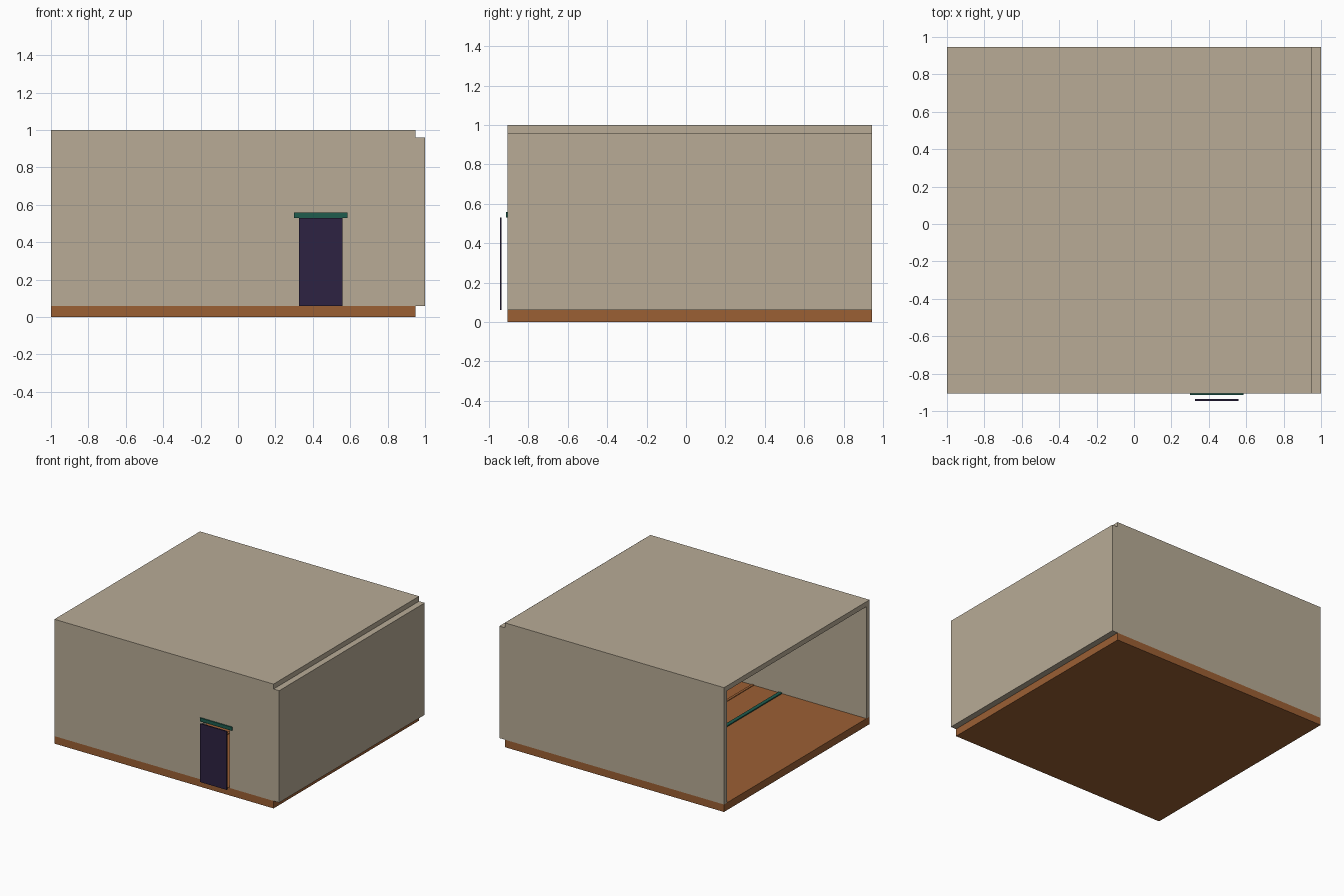
import bpy, bmesh

if "Cube" in bpy.data.objects:
    bpy.data.objects.remove(bpy.data.objects["Cube"])


def material(name, rgb):
    m = bpy.data.materials.new(name)
    m.diffuse_color = (*rgb, 1)
    m.use_nodes = True
    m.node_tree.nodes["Principled BSDF"].inputs["Base Color"].default_value = m.diffuse_color
    return m


beige = material("beige plaster", (0.48, 0.41, 0.305))
brown = material("brown wood", (0.33, 0.115, 0.034))
purple = material("dark purple", (0.026, 0.016, 0.054))
teal = material("teal trim", (0.013, 0.107, 0.076))


def prism(name, profile, y0, y1, mat):
    """Extrude an x-z outline from y0 to y1."""
    bm = bmesh.new()
    face = bm.faces.new([bm.verts.new((x, y0, z)) for x, z in profile])
    ext = bmesh.ops.extrude_face_region(bm, geom=[face])
    verts = [v for v in ext["geom"] if isinstance(v, bmesh.types.BMVert)]
    bmesh.ops.translate(bm, verts=verts, vec=(0, y1 - y0, 0))
    bmesh.ops.recalc_face_normals(bm, faces=bm.faces)
    mesh = bpy.data.meshes.new(name)
    bm.to_mesh(mesh)
    bm.free()
    mesh.materials.append(mat)
    obj = bpy.data.objects.new(name, mesh)
    bpy.context.collection.objects.link(obj)
    return obj


def box(name, x, y, z, mat):
    outline = [(x[0], z[0]), (x[1], z[0]), (x[1], z[1]), (x[0], z[1])]
    return prism(name, outline, y[0], y[1], mat)


LEFT, RIGHT, FRONT, BACK = -1.0, 0.95, -0.905, 0.945
FLOOR, CEIL, THICK = 0.06, 0.96, 0.04
D0, D1, DTOP = 0.325, 0.56, 0.53

# Room shell, open on the left
box("floor", (LEFT, RIGHT), (FRONT, BACK), (0, FLOOR), brown)
box("roof", (LEFT, RIGHT), (FRONT, BACK), (CEIL, 1.0), beige)
box("right_wall", (RIGHT, 1.0), (FRONT, BACK), (FLOOR, CEIL), beige)
box("back_wall", (LEFT, RIGHT), (BACK - THICK, BACK), (FLOOR, CEIL), beige)

# Front wall with its doorway
prism("front_wall", [(LEFT, FLOOR), (D0, FLOOR), (D0, DTOP), (D1, DTOP),
                     (D1, FLOOR), (RIGHT, FLOOR), (RIGHT, CEIL), (LEFT, CEIL)],
      FRONT, FRONT + THICK, beige)

# Door standing ahead of the wall, and the trim over the doorway
box("door", (D0, D1), (-0.945, -0.935), (FLOOR, DTOP), purple)
box("door_lintel", (0.30, 0.585), (FRONT - 0.009, FRONT), (DTOP, 0.558), teal)

# Strips across the floor
inside = (FRONT + THICK, BACK - THICK)
box("floor_trim", (-0.25, -0.22), inside, (FLOOR, FLOOR + 0.008), teal)
box("floor_batten", (0.0, 0.02), inside, (FLOOR, FLOOR + 0.005), brown)
